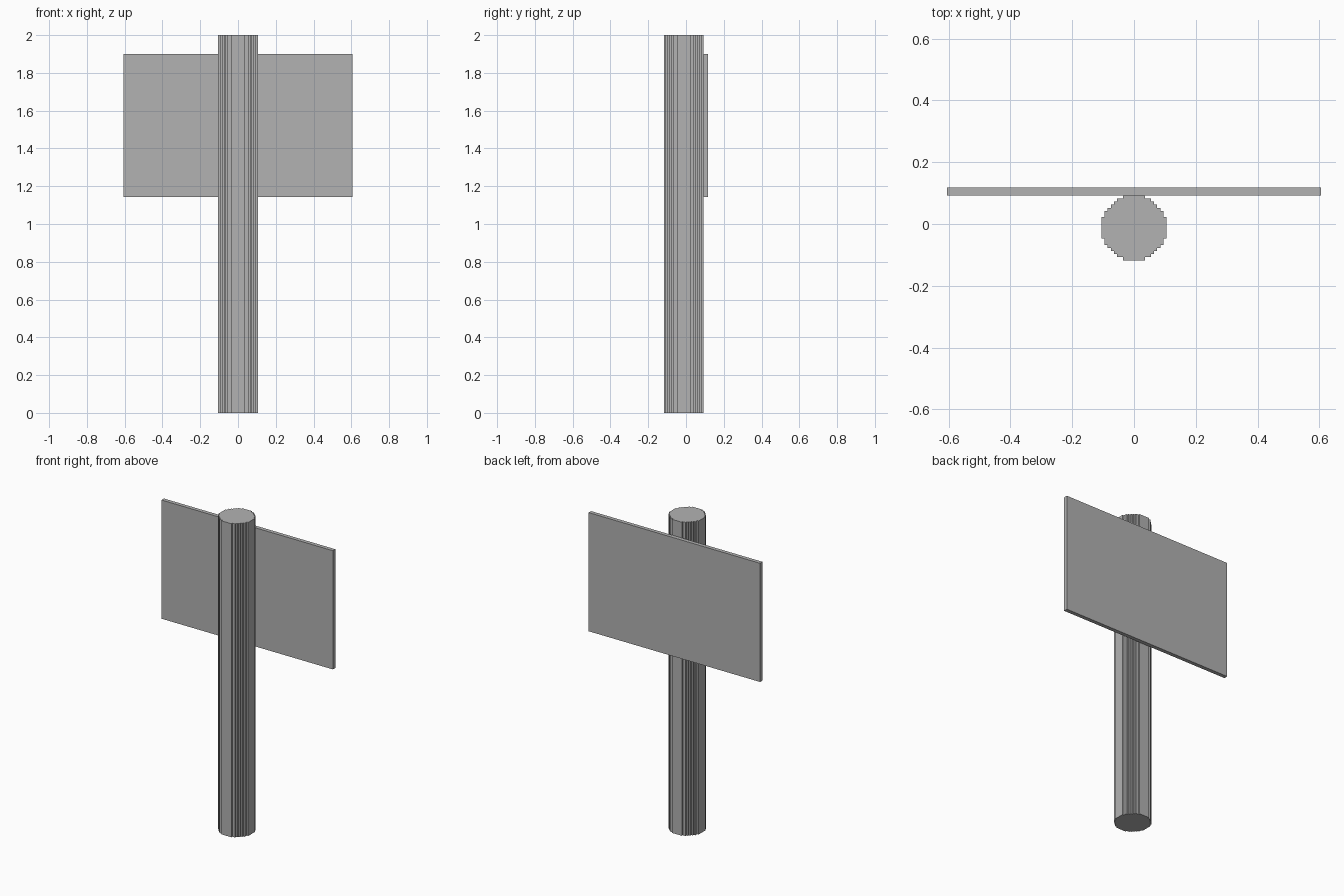
import bpy
import bmesh
import math

default_cube = bpy.data.objects.get("Cube")
if default_cube:
    bpy.data.objects.remove(default_cube, do_unlink=True)

# Single plain grey
grey = bpy.data.materials.new("plain grey")
grey.use_nodes = True
colour = (0.448, 0.448, 0.448, 1)
grey.diffuse_color = colour
shader = next(n for n in grey.node_tree.nodes if n.type == 'BSDF_PRINCIPLED')
shader.inputs["Base Color"].default_value = colour
shader.inputs["Roughness"].default_value = 0.8


def prism(name, outline, bottom, top):
    """Extrude a counter-clockwise xy outline from bottom to top."""
    bm = bmesh.new()
    face = bm.faces.new([bm.verts.new((x, y, bottom)) for x, y in outline])
    lid = bmesh.ops.extrude_face_region(bm, geom=[face])["geom"]
    for v in lid:
        if isinstance(v, bmesh.types.BMVert):
            v.co.z = top
    bmesh.ops.recalc_face_normals(bm, faces=bm.faces[:])
    mesh = bpy.data.meshes.new(name)
    bm.to_mesh(mesh)
    bm.free()
    mesh.materials.append(grey)
    obj = bpy.data.objects.new(name, mesh)
    bpy.context.collection.objects.link(obj)
    return obj


CELL = 0.01
RADIUS = 10.5      # in cells
BACK = 0.1175
POLE_Y = -0.0125


def half_width(row):
    return math.floor(math.sqrt(RADIUS ** 2 - row ** 2)) + 0.5


# Post: a disc with stepped edges, drawn row by row up one side
side = []
for row in range(-10, 11):
    for edge in (row - 0.5, row + 0.5):
        point = (half_width(row), edge)
        # drop the middle point where neighbouring rows have equal width
        if side and side[-1] == point:
            continue
        if len(side) > 1 and side[-1][0] == side[-2][0] == point[0]:
            side.pop()
        side.append(point)
outline = side + [(-x, y) for x, y in reversed(side)]
prism("post", [(x * CELL, y * CELL + POLE_Y) for x, y in outline], 0, 2)

# Sign board fixed flat against the back of the post
W = 0.605
FRONT = POLE_Y + RADIUS * CELL
prism("sign_board", [(-W, FRONT), (W, FRONT), (W, BACK), (-W, BACK)], 1.143, 1.9)
